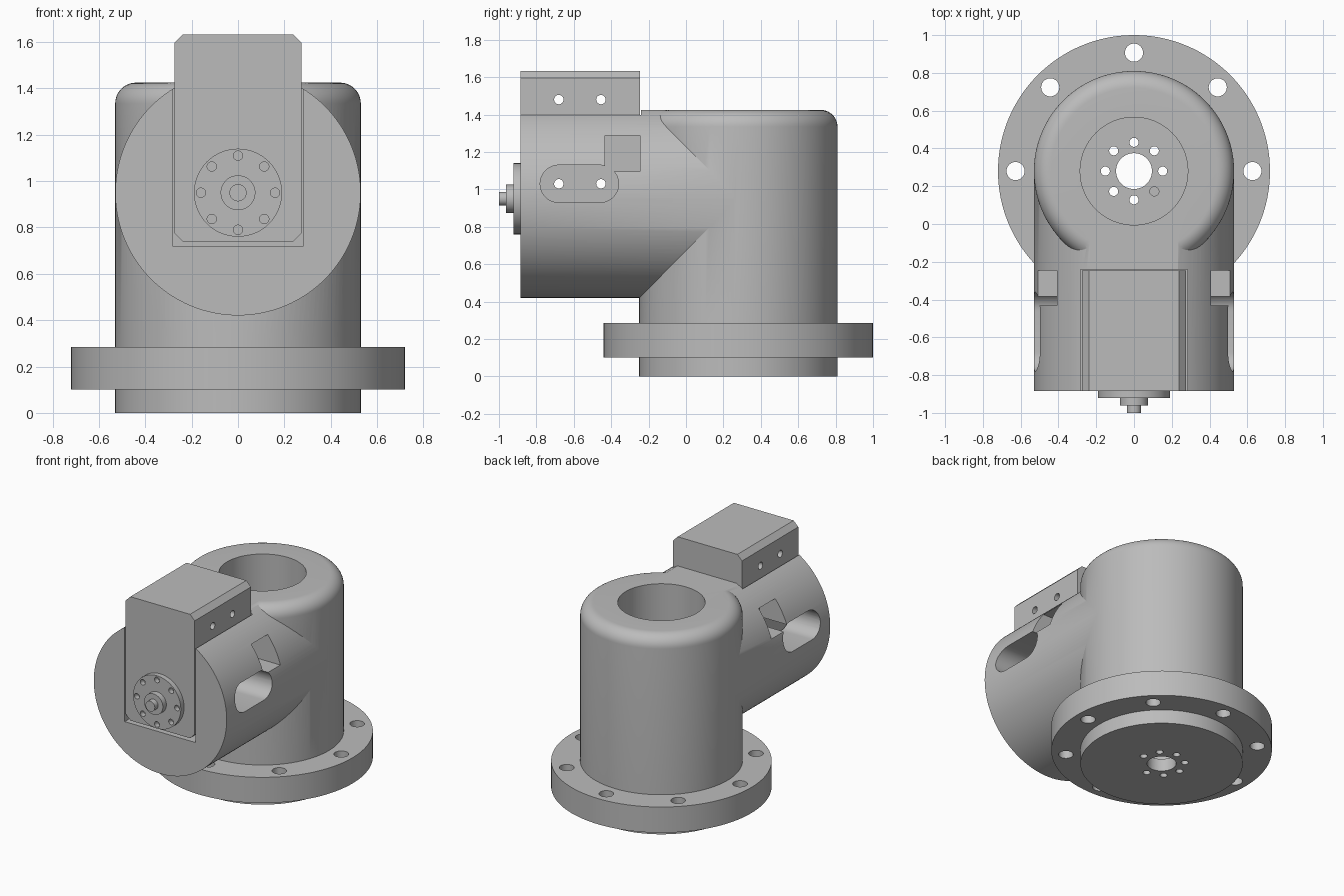
import bpy, bmesh, math
from mathutils import Matrix, Vector

if "Cube" in bpy.data.objects:
    bpy.data.objects.remove(bpy.data.objects["Cube"], do_unlink=True)

grey = bpy.data.materials.new("machined grey")
grey.use_nodes = True
colour = (0.5, 0.5, 0.5, 1)
grey.diffuse_color = colour
grey.node_tree.nodes["Principled BSDF"].inputs["Base Color"].default_value = colour

TURN = {"Z": Matrix.Identity(4),
        "Y": Matrix.Rotation(math.pi / 2, 4, "X"),
        "X": Matrix.Rotation(math.pi / 2, 4, "Y")}


def finish(name, bm):
    mesh = bpy.data.meshes.new(name)
    bmesh.ops.recalc_face_normals(bm, faces=bm.faces[:])
    bm.to_mesh(mesh)
    bm.free()
    mesh.materials.append(grey)
    ob = bpy.data.objects.new(name, mesh)
    bpy.context.collection.objects.link(ob)
    return ob


def cylinders(name, axis, radius, length, centres, sides=32):
    bm = bmesh.new()
    for c in centres:
        bmesh.ops.create_cone(bm, cap_ends=True, segments=sides, radius1=radius,
                              radius2=radius, depth=length,
                              matrix=Matrix.Translation(c) @ TURN[axis])
    return finish(name, bm)


def box(name, low, high):
    low, high = Vector(low), Vector(high)
    bm = bmesh.new()
    bmesh.ops.create_cube(bm, size=1, matrix=Matrix.Translation((low + high) / 2)
                          @ Matrix.Diagonal((*(high - low), 1)))
    return finish(name, bm)


def prism(name, points, sweep):
    bm = bmesh.new()
    face = bm.faces.new([bm.verts.new(p) for p in points])
    ext = bmesh.ops.extrude_face_region(bm, geom=[face], use_keep_orig=True)
    bmesh.ops.translate(bm, vec=sweep,
                        verts=[v for v in ext["geom"] if isinstance(v, bmesh.types.BMVert)])
    return finish(name, bm)


def lathe(name, profile, centre, sides=128):
    bm = bmesh.new()
    verts = [bm.verts.new((r, 0, z)) for r, z in profile]
    edges = [bm.edges.new(pair) for pair in zip(verts, verts[1:])]
    bmesh.ops.spin(bm, geom=verts + edges, cent=(0, 0, 0), axis=(0, 0, 1),
                   angle=2 * math.pi, steps=sides)
    bmesh.ops.remove_doubles(bm, verts=bm.verts[:], dist=0.0001)
    bmesh.ops.translate(bm, verts=bm.verts[:], vec=centre)
    return finish(name, bm)


def combine(ob, other, operation="DIFFERENCE"):
    mod = ob.modifiers.new("cut", "BOOLEAN")
    mod.operation, mod.solver, mod.object = operation, "EXACT", other
    bpy.context.view_layer.objects.active = ob
    bpy.ops.object.modifier_apply(modifier=mod.name)
    bpy.data.objects.remove(other, do_unlink=True)


def ring(radius, centre, u, v, count=8):
    return [Vector(centre) + radius * (math.cos(a) * Vector(u) + math.sin(a) * Vector(v))
            for a in (2 * math.pi * i / count for i in range(count))]


X, Y, Z = (1, 0, 0), (0, 1, 0), (0, 0, 1)
R, CY, AXIS, TOP = 0.53, 0.28, 0.95, 1.425
FRONT, BACK = -0.885, -0.245

# Upright barrel with flange and rounded top edge
fillet = 0.09
profile = [(0, 0), (R, 0), (R, 0.1), (0.72, 0.1), (0.72, 0.285), (R, 0.285)]
profile += [(R - fillet + fillet * math.cos(a), TOP - fillet + fillet * math.sin(a))
            for a in (math.pi / 2 * i / 10 for i in range(11))]
profile.append((0, TOP))
body = lathe("housing", profile, (0, CY, 0))

# Horizontal barrel, trimmed level with the top of the upright
arm = cylinders("arm", "Y", R - 0.0005, 0.27 - FRONT, [(0, (0.27 + FRONT) / 2, AXIS)], 128)
combine(arm, box("trim", (-1, -1, TOP), (1, 1, 2)))
combine(body, arm, "UNION")

# Bore, base hole and bolt holes
combine(body, cylinders("bore", "Z", 0.285, 2, [(0, CY, 1.09)], 96))
combine(body, cylinders("base_hole", "Z", 0.095, 0.6, [(0, CY, 0)], 48))
combine(body, cylinders("base_bolts", "Z", 0.024, 0.6, ring(0.152, (0, CY, 0), X, Y)))
combine(body, cylinders("flange_bolts", "Z", 0.048, 0.4, ring(0.627, (0, CY, 0.19), X, Y)))

# Pocket for the motor, side slots and square windows
combine(body, box("pocket", (-0.283, -1, 0.72), (0.283, BACK + 0.005, 2)))
slot = []
for y, start in ((-0.46, -90), (-0.68, 90)):
    slot += [(-0.7, y + 0.1 * math.cos(a), 1.03 + 0.1 * math.sin(a))
             for a in (math.radians(start + 180 * i / 16) for i in range(17))]
combine(body, prism("slot", slot, (1.4, 0, 0)))
combine(body, box("window", (-0.7, -0.432, 1.095), (0.7, BACK, 1.288)))

# Motor block with chamfered corners and through mounting holes
w, c, low, high = 0.275, 0.037, 0.74, 1.632
corners = [(w - c, low), (w, low + c), (w, high - c), (w - c, high)]
corners += [(-x, z) for x, z in reversed(corners)]
motor = prism("motor_block", [(x, FRONT, z) for x, z in corners], (0, BACK - FRONT, 0))
combine(motor, cylinders("mount_holes", "X", 0.025, 1,
                         [(0, y, z) for y in (-0.68, -0.455) for z in (1.03, 1.48)]))

# Output disc, hub and shaft
parts = [body, motor]
for name, radius, start, end in (("output_disc", 0.19, FRONT, -0.922),
                                 ("output_hub", 0.075, -0.92, -0.962),
                                 ("output_shaft", 0.037, -0.96, -1.0)):
    parts.append(cylinders(name, "Y", radius, start - end, [(0, (start + end) / 2, AXIS)], 64))
combine(parts[2], cylinders("disc_holes", "Y", 0.02, 0.2,
                            ring(0.16, (0, -0.92, AXIS), X, Z)))

# Smooth curved surfaces, keep the machined edges crisp
for ob in bpy.context.view_layer.objects:
    ob.select_set(ob in parts)
bpy.context.view_layer.objects.active = body
bpy.ops.object.shade_smooth_by_angle(angle=math.radians(25))
